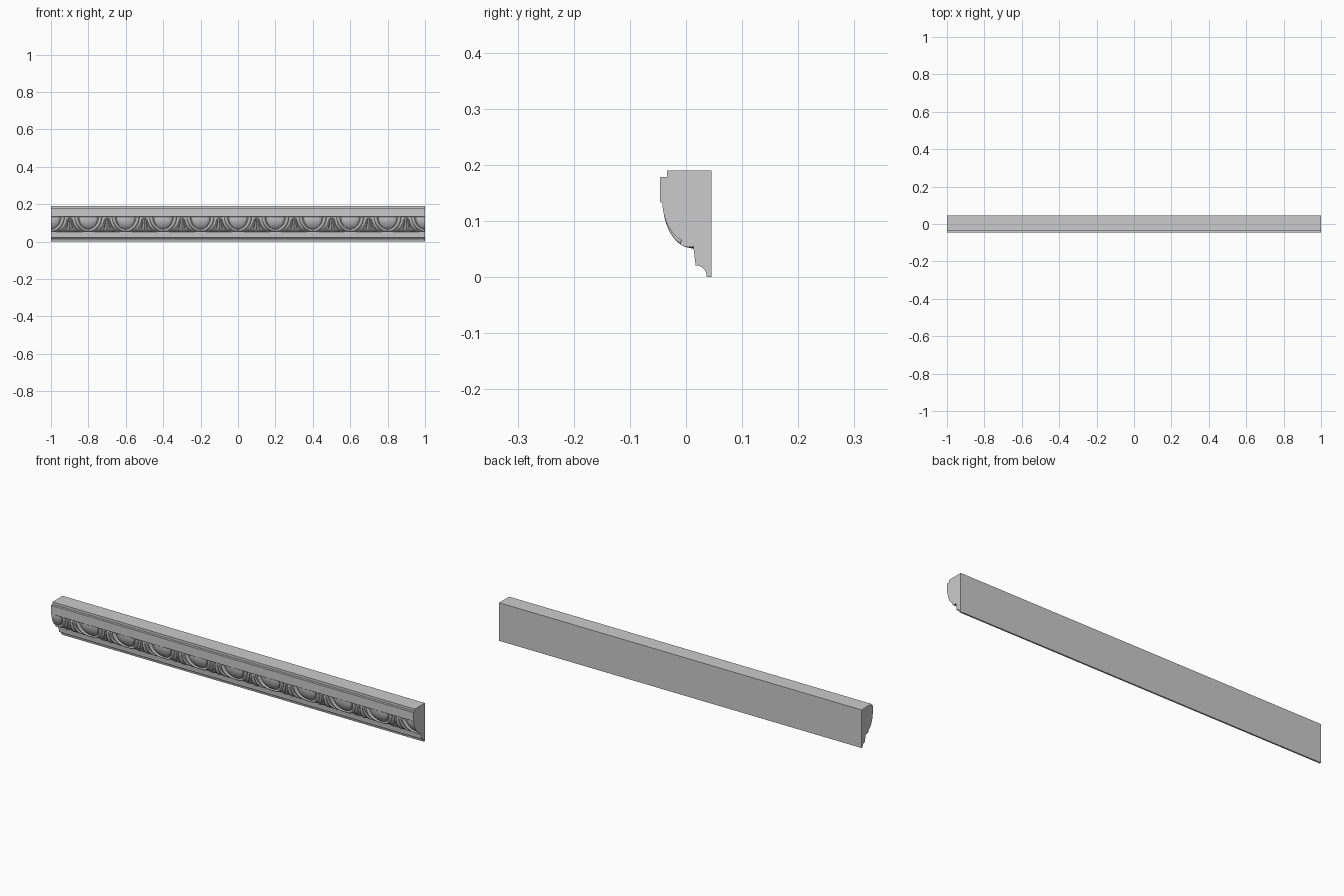
import bpy, bmesh, math

if "Cube" in bpy.data.objects:
    bpy.data.objects.remove(bpy.data.objects["Cube"])

TOP, DEPTH_Z, BACK_Y, RAD_Y = 0.133, 0.083, 0.013, 0.055   # quarter-ellipse of the carved band
RELIEF = 0.014                                            # depth of the carving


def on_band(x, v, d):
    """Point on the curved band: v = 0 top .. 1 bottom, d = depth below the carved surface."""
    v = min(max(v, 0), 1)
    return (x, BACK_Y - (RAD_Y - d) * math.sqrt(1 - v * v),
            TOP - (DEPTH_Z - 0.3 * d) * v)


def patch(bm, fn, nu, nv, facing=(0, -1, 0)):
    """Grid of quads from fn(u, v), wound so that it faces the given direction."""
    rows = [[bm.verts.new(fn(i / nu, j / nv)) for j in range(nv + 1)] for i in range(nu + 1)]
    faces = [bm.faces.new((rows[i][j], rows[i + 1][j], rows[i + 1][j + 1], rows[i][j + 1]))
             for i in range(nu) for j in range(nv)]
    total = 0
    for f in faces:
        f.normal_update()
        total += f.calc_area() * sum(a * b for a, b in zip(f.normal, facing))
    if total < 0:
        bmesh.ops.reverse_faces(bm, faces=faces)


def finish(bm, name, angle=35):
    bmesh.ops.remove_doubles(bm, verts=bm.verts, dist=1e-5)
    me = bpy.data.meshes.new(name)
    bm.to_mesh(me)
    bm.free()
    ob = bpy.data.objects.new(name, me)
    bpy.context.collection.objects.link(ob)
    bpy.ops.object.select_all(action='DESELECT')
    ob.select_set(True)
    bpy.context.view_layer.objects.active = ob
    bpy.ops.object.shade_smooth_by_angle(angle=math.radians(angle))


# moulding body: one profile run along x
profile = [(0.045, 0), (0.045, 0.19), (-0.034, 0.19), (-0.034, 0.178),
           (-0.045, 0.178), (-0.046, 0.177), (-0.046, 0.134), (-0.045, 0.133)]
profile += [on_band(0, math.sin(k / 16 * math.pi / 2), RELIEF)[1:] for k in range(17)]
profile += [(0.014, 0.047), (0.017, 0.023)]
profile += [(0.017 + 0.02 * math.sin(a), 0.001 + 0.02 * math.cos(a))
            for a in (k / 8 * math.pi / 2 for k in range(9))]
profile += [(0.037, 0)]
bm = bmesh.new()
face = bm.faces.new([bm.verts.new((-1, y, z)) for y, z in profile])
ext = bmesh.ops.extrude_face_region(bm, geom=[face], use_keep_orig=True)
bmesh.ops.translate(bm, vec=(2, 0, 0),
                    verts=[g for g in ext['geom'] if isinstance(g, bmesh.types.BMVert)])
bmesh.ops.recalc_face_normals(bm, faces=bm.faces)
finish(bm, "moulding_body", 25)


# relief shapes
def egg_depth(r):
    return RELIEF * (1 - math.sqrt(max(0, 1 - r * r)))


def shell_depth(t):
    return RELIEF * (1 - 0.95 * math.sin(math.pi * t) ** 0.6)


def shell_point(cx, a, t):
    return on_band(cx + (0.054 + 0.019 * t) * math.cos(a),
                   (0.86 + 0.14 * t) * math.sin(a), shell_depth(t))


RIDGES = [0, 0.75, 0.85, 0.3, 0.4, 1, 0.4, 0.3, 0.85, 0.75, 0]
ACROSS = [-1, -0.9, -0.65, -0.42, -0.3, 0, 0.3, 0.42, 0.65, 0.9, 1]


def dart_point(cx, u, j):
    v = 0.06 + 0.94 * u
    gap = 0.1 - 0.073 * math.sqrt(max(0, 1 - v * v))
    w = (0.8 * gap - 0.007) * min(1, (u / 0.12) ** 0.5)
    h = RIDGES[j] * min(1, 0.2 + u / 0.15)
    return on_band(cx + w * ACROSS[j], v, RELIEF * (1 - 0.9 * h))


eggs, shells, darts, caps = (bmesh.new() for _ in range(4))
for i in range(11):
    cx = -1 + 0.2 * i
    # end motifs are cut in half by the ends of the moulding
    a0 = math.pi / 2 if i == 10 else 0
    a1 = math.pi / 2 if i == 0 else math.pi
    n = 12 if i in (0, 10) else 24

    def egg(u, t):
        a, r = a0 + (a1 - a0) * u, math.sin(t * math.pi / 2)
        return on_band(cx + 0.05 * r * math.cos(a), 0.83 * r * math.sin(a), egg_depth(r))
    patch(eggs, egg, n, 12)
    patch(shells, lambda u, t: shell_point(cx, a0 + (a1 - a0) * u, t), n * 2, 8)

    # dart between each pair of eggs
    if i < 10:
        patch(darts, lambda u, t: dart_point(cx + 0.1, u, round(t * 10)), 24, 10)

    # close the cut faces at both ends
    if i in (0, 10):
        side = (-1 if i == 0 else 1, 0, 0)
        patch(caps, lambda r, t: on_band(cx, 0.83 * math.sin(r * math.pi / 2),
              egg_depth(math.sin(r * math.pi / 2)) * (1 - t) + RELIEF * t), 12, 1, side)
        patch(caps, lambda r, t: on_band(cx, 0.86 + 0.14 * r,
              shell_depth(r) * (1 - t) + RELIEF * t), 8, 1, side)

finish(eggs, "eggs", 60)
finish(shells, "egg_shells", 50)
finish(darts, "darts", 40)
finish(caps, "end_caps", 30)
